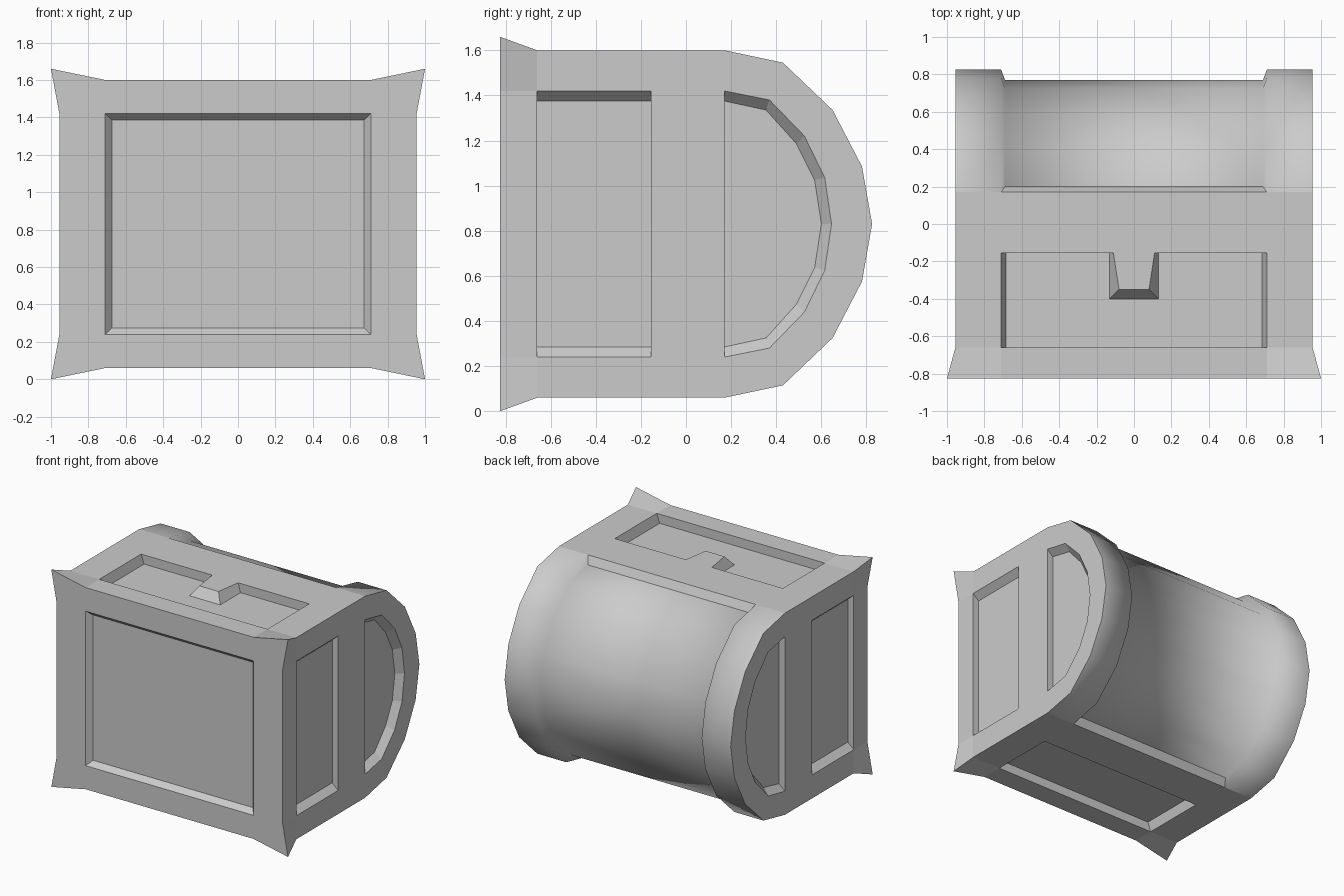
import bpy
import bmesh

cube = bpy.data.objects.get("Cube")
if cube:
    bpy.data.objects.remove(cube)

grey = bpy.data.materials.new("plain_grey")
grey.use_nodes = True
COLOUR = (0.6, 0.6, 0.6, 1)
grey.diffuse_color = COLOUR
grey.node_tree.nodes["Principled BSDF"].inputs["Base Color"].default_value = COLOUR

MID = 0.83                              # height of the horizontal symmetry plane
X, TOP, FRONT = 0.955, 0.77, -0.825     # half width, half height, front plane
PX, PZ = 0.71, 0.59                     # panel half width and half height
Y1, Y2, Y3 = -0.66, -0.155, 0.17        # box panel start, box panel end, lid start


def face(bm, *points, smooth=False):
    f = bm.faces.new([bm.verts.new(p) for p in points])
    f.smooth = smooth


def rect(bm, place, a0, a1, b0, b1):
    face(bm, place(a0, b0), place(a1, b0), place(a1, b1), place(a0, b1))


def walls(bm, outer, inner, smooth=False):
    for i in range(len(outer) - 1):
        face(bm, outer[i], outer[i + 1], inner[i + 1], inner[i], smooth=smooth)


def finish(bm, name):
    bmesh.ops.remove_doubles(bm, verts=bm.verts, dist=0.0005)
    bmesh.ops.recalc_face_normals(bm, faces=bm.faces)
    for e in bm.edges:
        e.smooth = all(f.smooth for f in e.link_faces)
    mesh = bpy.data.meshes.new(name)
    bm.to_mesh(mesh)
    bm.free()
    mesh.materials.append(grey)
    obj = bpy.data.objects.new(name, mesh)
    obj.location.z = MID
    bpy.context.collection.objects.link(obj)


# One quarter of the chest is built, then mirrored across x and z
bm = bmesh.new()
tip = (1, FRONT, MID)


def front(x, z, d=0):
    return (x, FRONT + d, z)


def top(x, y, d=0):
    return (x, y, TOP - d)


def side(y, z, d=0):
    return (X - d, y, z)


# Front frame and sunken panel
rect(bm, front, 0, PX, PZ, TOP)
rect(bm, front, PX, X, 0, PZ)
face(bm, front(PX, TOP), tip, front(X, PZ), front(PX, PZ))
rim = [front(0, PZ), front(PX, PZ), front(PX, 0)]
floor = [front(0, 0.555, 0.04), front(0.675, 0.555, 0.04), front(0.675, 0, 0.04)]
walls(bm, rim, floor)
face(bm, *floor, front(0, 0, 0.04))

# Top frame and sunken panel
rect(bm, top, 0, PX, FRONT, Y1)
face(bm, top(PX, FRONT), tip, top(X, Y1), top(PX, Y1))
rect(bm, top, PX, X, Y1, Y2)
rect(bm, top, PX, X, Y2, Y3)
rect(bm, top, 0, PX, Y2, Y3)
rim = [top(0, Y1), top(PX, Y1), top(PX, Y2), top(0, Y2)]
floor = [top(x, y, 0.07) for x, y in ((0, Y1), (0.685, Y1), (0.685, Y2), (0, Y2))]
walls(bm, rim, floor)
face(bm, *floor)

# Side frame and sunken panel
rect(bm, side, FRONT, Y1, 0, PZ)
face(bm, tip, side(Y1, TOP), side(Y1, PZ), side(FRONT, PZ))
rect(bm, side, Y1, Y2, PZ, TOP)
rect(bm, side, Y2, Y3, PZ, TOP)
rect(bm, side, Y2, Y3, 0, PZ)
rim = [side(Y1, 0), side(Y1, PZ), side(Y2, PZ), side(Y2, 0)]
floor = [side(y, z, 0.05) for y, z in ((Y1, 0), (Y1, 0.545), (Y2, 0.545), (Y2, 0))]
walls(bm, rim, floor)
face(bm, *floor)

# Lid end with a sunken arch
arch = [(Y3, TOP), (0.43, 0.715), (0.65, 0.505), (0.78, 0.255), (0.825, 0)]
hole = [(Y3, PZ), (0.37, 0.55), (0.525, 0.39), (0.615, 0.205), (0.645, 0)]
deep = [(Y3, 0.545), (0.355, 0.505), (0.49, 0.355), (0.57, 0.195), (0.6, 0)]
outer = [side(*p) for p in arch]
rim = [side(Y3, 0)] + [side(*p) for p in hole]
floor = [side(Y3, 0, 0.05)] + [side(*p, 0.05) for p in deep]
walls(bm, outer, rim[1:])
walls(bm, rim, floor)
face(bm, *floor)

# Rounded lid: raised end band, step, sunken middle
band = [(0.2, 0.71), (0.41, 0.66), (0.6, 0.47), (0.725, 0.235), (0.77, 0)]
step_high = [(PX, y, z) for y, z in arch]
step_low = [(0.69, y, z) for y, z in band]
middle = [(0, y, z) for y, z in band]
walls(bm, outer, step_high, smooth=True)
walls(bm, step_high, step_low, smooth=True)
walls(bm, step_low, middle, smooth=True)
face(bm, top(0, Y3), top(PX, Y3), step_low[0], middle[0])

for axis in "XZ":
    bmesh.ops.mirror(bm, geom=bm.verts[:] + bm.edges[:] + bm.faces[:],
                     axis=axis, merge_dist=0.0005)
finish(bm, "chest_body")

# Latch block in the top panel
bm = bmesh.new()
base = [top(x, y, 0.07) for x, y in ((-0.13, Y2), (-0.13, -0.4), (0.13, -0.4), (0.13, Y2))]
cap = [top(x, y) for x, y in ((-0.11, Y2), (-0.08, -0.35), (0.08, -0.35), (0.11, Y2))]
walls(bm, base + base[:1], cap + cap[:1])
face(bm, *cap)
face(bm, *base)
finish(bm, "latch")
